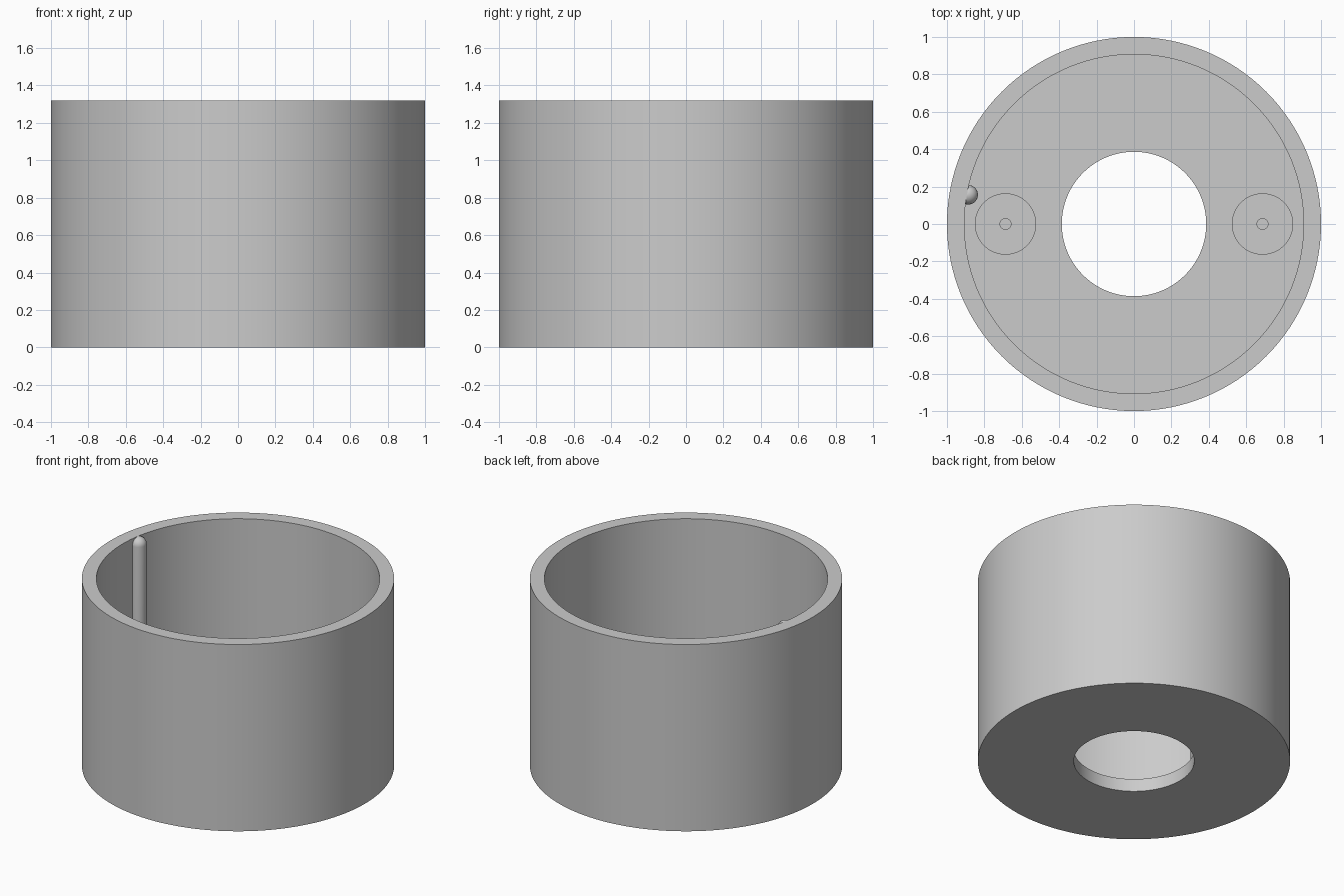
import bpy, bmesh, math
from mathutils import Vector

cube = bpy.data.objects.get("Cube")
if cube:
    bpy.data.objects.remove(cube, do_unlink=True)

grey = bpy.data.materials.new("light_grey")
grey.use_nodes = True
colour = (0.6, 0.6, 0.6, 1)
grey.diffuse_color = colour
grey.node_tree.nodes["Principled BSDF"].inputs["Base Color"].default_value = colour


def lathe(name, profile, steps, location=(0, 0, 0), closed=False):
    """Turn an (radius, height) profile round the z axis."""
    bm = bmesh.new()
    verts = [bm.verts.new((r, 0, z)) for r, z in profile]
    pairs = list(zip(verts, verts[1:]))
    if closed:
        pairs.append((verts[-1], verts[0]))
    edges = [bm.edges.new(p) for p in pairs]
    bmesh.ops.spin(bm, geom=verts + edges, cent=Vector(), axis=(0, 0, 1),
                   angle=math.tau, steps=steps, use_merge=False)
    bmesh.ops.remove_doubles(bm, verts=bm.verts[:], dist=0.0001)
    bmesh.ops.recalc_face_normals(bm, faces=bm.faces[:])
    mesh = bpy.data.meshes.new(name)
    bm.to_mesh(mesh)
    bm.free()
    mesh.materials.append(grey)
    obj = bpy.data.objects.new(name, mesh)
    obj.location = location
    bpy.context.collection.objects.link(obj)
    bpy.ops.object.select_all(action='DESELECT')
    obj.select_set(True)
    bpy.context.view_layer.objects.active = obj
    bpy.ops.object.shade_smooth_by_angle(angle=math.radians(30))
    return obj


HEIGHT, FLOOR, INNER, HOLE = 1.32, 0.09, 0.907, 0.386

# Round housing with a holed floor
lathe("housing", [(HOLE, 0), (1, 0), (1, HEIGHT), (INNER, HEIGHT),
                  (INNER, FLOOR), (HOLE, FLOOR)], 128, closed=True)

# Pair of screw bosses with blind pilot holes
BOSS_TOP = 0.35
for side, x in (("left", 0.687), ("right", -0.687)):
    lathe(side + "_screw_boss",
          [(0.164, FLOOR), (0.164, BOSS_TOP), (0.029, BOSS_TOP),
           (0.029, FLOOR + 0.01), (0, FLOOR + 0.01)], 64, (x, 0, 0))

# Round-ended key rod half sunk in the inner wall
R = 0.052
dome = [(R * math.cos(a), HEIGHT - R + R * math.sin(a))
        for a in (math.pi / 2 * i / 10 for i in range(11))]
angle = math.radians(170)
lathe("key_rod", [(0, FLOOR / 2), (R, FLOOR / 2)] + dome, 32,
      (0.9 * math.cos(angle), 0.9 * math.sin(angle), 0))
